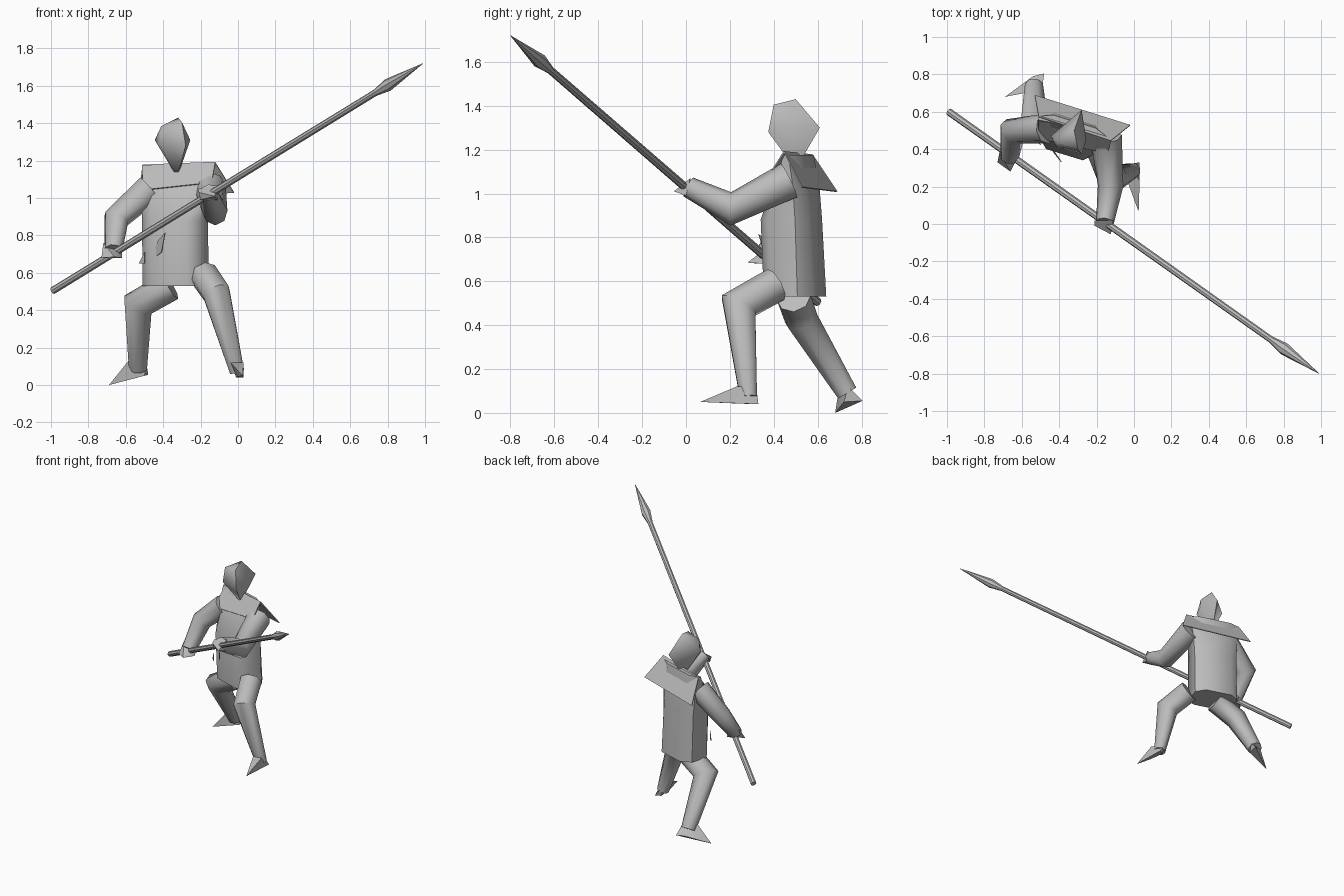
import bpy, bmesh, math
from mathutils import Vector

cube = bpy.data.objects.get("Cube")
if cube:
    bpy.data.objects.remove(cube)

# One plain grey for everything
grey = bpy.data.materials.new("plain_grey")
grey.use_nodes = True
GREY = (0.5, 0.5, 0.5, 1)
grey.diffuse_color = GREY
grey.node_tree.nodes["Principled BSDF"].inputs["Base Color"].default_value = GREY


def finish(name, bm, angle=50):
    bmesh.ops.recalc_face_normals(bm, faces=bm.faces)
    me = bpy.data.meshes.new(name)
    bm.to_mesh(me)
    bm.free()
    me.materials.append(grey)
    ob = bpy.data.objects.new(name, me)
    bpy.context.collection.objects.link(ob)
    bpy.ops.object.select_all(action="DESELECT")
    ob.select_set(True)
    bpy.context.view_layer.objects.active = ob
    bpy.ops.object.shade_smooth_by_angle(angle=math.radians(angle))
    return ob


def loft(name, rings, angle=50):
    """Skin closed rings of equal length and cap both ends."""
    bm = bmesh.new()
    vs = [[bm.verts.new(p) for p in r] for r in rings]
    n = len(rings[0])
    for a, b in zip(vs, vs[1:]):
        for i in range(n):
            j = (i + 1) % n
            bm.faces.new((a[i], a[j], b[j], b[i]))
    bm.faces.new(vs[0])
    bm.faces.new(vs[-1])
    return finish(name, bm, angle)


def tube(name, path, radii, sides=8, angle=50):
    """Round limb with mitred joints along a path."""
    pts = [Vector(p) for p in path]
    dirs = [(b - a).normalized() for a, b in zip(pts, pts[1:])]
    u = dirs[0].orthogonal().normalized()
    w = dirs[0].cross(u)
    offs = [u * math.cos(2 * math.pi * i / sides) + w * math.sin(2 * math.pi * i / sides)
            for i in range(sides)]
    rings = []
    for k, p in enumerate(pts):
        d = dirs[max(k - 1, 0)]
        n = (d + dirs[min(k, len(dirs) - 1)]).normalized()
        offs = [o - d * (o.dot(n) / d.dot(n)) for o in offs]
        rings.append([p + o * radii[k] for o in offs])
    return loft(name, rings, angle)


def hull(name, points, angle=50):
    bm = bmesh.new()
    for p in points:
        bm.verts.new(p)
    res = bmesh.ops.convex_hull(bm, input=bm.verts)
    bmesh.ops.delete(bm, geom=[v for v in bm.verts if not v.link_faces], context="VERTS")
    return finish(name, bm, angle)


def plate(name, corners, depth=0.006):
    bm = bmesh.new()
    f = bm.faces.new([bm.verts.new(c) for c in corners])
    f.normal_update()
    n = f.normal.copy()
    ext = bmesh.ops.extrude_face_region(bm, geom=[f], use_keep_orig=True)
    for v in ext["geom"]:
        if isinstance(v, bmesh.types.BMVert):
            v.co -= n * depth
    return finish(name, bm, 20)


# Torso: tunic rings in a frame turned to the wearer's right
YAW = math.radians(-17)
RIGHT = Vector((math.cos(YAW), math.sin(YAW), 0))
BACK = Vector((-math.sin(YAW), math.cos(YAW), 0))


def tunic_ring(z, half, front, back):
    c = Vector((-0.335, 0.49, z))
    prof = [(-half, front * .55), (-half * .62, front), (half * .62, front), (half, front * .55),
            (half, back * .55), (half * .62, back), (-half * .62, back), (-half, back * .55)]
    return [c + RIGHT * a + BACK * b for a, b in prof]


loft("tunic", [tunic_ring(0.53, 0.165, -0.11, 0.125), tunic_ring(0.88, 0.165, -0.125, 0.105),
               tunic_ring(1.04, 0.175, -0.07, 0.09), tunic_ring(1.175, 0.19, 0.02, 0.06)])

# Shoulder cape sloping down the back, with a small fold at each end
plate("shoulder_cape", [(-0.51, 0.58, 1.175), (-0.12, 0.45, 1.19), (-0.02, 0.53, 1.03), (-0.53, 0.69, 1.01)])
plate("cape_front", [(-0.51, 0.58, 1.175), (-0.12, 0.45, 1.19), (-0.14, 0.38, 1.08), (-0.51, 0.46, 1.04)])

# Hooded head tapering to a chin point
hull("hooded_head", [(-0.325, 0.50, 1.11), (-0.415, 0.41, 1.28), (-0.28, 0.375, 1.28),
                     (-0.445, 0.47, 1.31), (-0.255, 0.45, 1.31), (-0.41, 0.43, 1.385),
                     (-0.30, 0.40, 1.405), (-0.32, 0.50, 1.43), (-0.28, 0.61, 1.30)], 60)

# Arms
tube("left_arm", [(-0.15, 0.47, 1.06), (-0.125, 0.205, 0.93), (-0.155, 0.01, 1.03)], [0.085, 0.068, 0.048])
tube("right_arm", [(-0.47, 0.51, 1.05), (-0.65, 0.495, 0.89), (-0.665, 0.36, 0.72)], [0.08, 0.068, 0.05])
hull("left_hand", [(-0.21, 0.02, 1.05), (-0.11, 0.02, 1.07), (-0.20, 0.0, 0.99), (-0.11, 0.0, 0.99),
                   (-0.21, -0.01, 1.03), (-0.125, -0.055, 1.01)])
hull("right_hand", [(-0.72, 0.38, 0.76), (-0.62, 0.40, 0.74), (-0.73, 0.33, 0.68), (-0.62, 0.36, 0.68),
                    (-0.66, 0.28, 0.685), (-0.64, 0.42, 0.70)])

# Legs
tube("left_leg", [(-0.18, 0.41, 0.585), (-0.115, 0.24, 0.49), (-0.005, 0.285, 0.07)], [0.08, 0.078, 0.042])
tube("right_leg", [(-0.36, 0.49, 0.53), (-0.535, 0.525, 0.43), (-0.535, 0.735, 0.09)], [0.08, 0.078, 0.052])

# Pointed shoes
hull("left_shoe", [(-0.04, 0.24, 0.12), (0.03, 0.23, 0.12), (-0.03, 0.32, 0.12), (0.03, 0.33, 0.04),
                   (-0.01, 0.31, 0.04), (0.025, 0.065, 0.05), (0.0, 0.18, 0.045)])
hull("right_shoe", [(-0.585, 0.70, 0.13), (-0.49, 0.74, 0.12), (-0.48, 0.805, 0.055), (-0.54, 0.79, 0.06),
                    (-0.50, 0.72, 0.05), (-0.69, 0.68, 0.0)])

# Sheath point at the waist
plate("belt_sheath", [(-0.46, 0.43, 0.67), (-0.41, 0.36, 0.71), (-0.39, 0.33, 0.815), (-0.43, 0.38, 0.77)], 0.004)
plate("sheath_end", [(-0.53, 0.45, 0.65), (-0.50, 0.42, 0.65), (-0.50, 0.42, 0.71)], 0.004)

# Spear: shaft and leaf-shaped point in one straight line
butt, tip = Vector((-0.99, 0.60, 0.505)), Vector((0.99, -0.80, 1.72))
stops = [0, 0.87, 0.905, 1.0]
tube("spear", [butt.lerp(tip, t) for t in stops], [0.02, 0.018, 0.034, 0.001], 8, 40)
